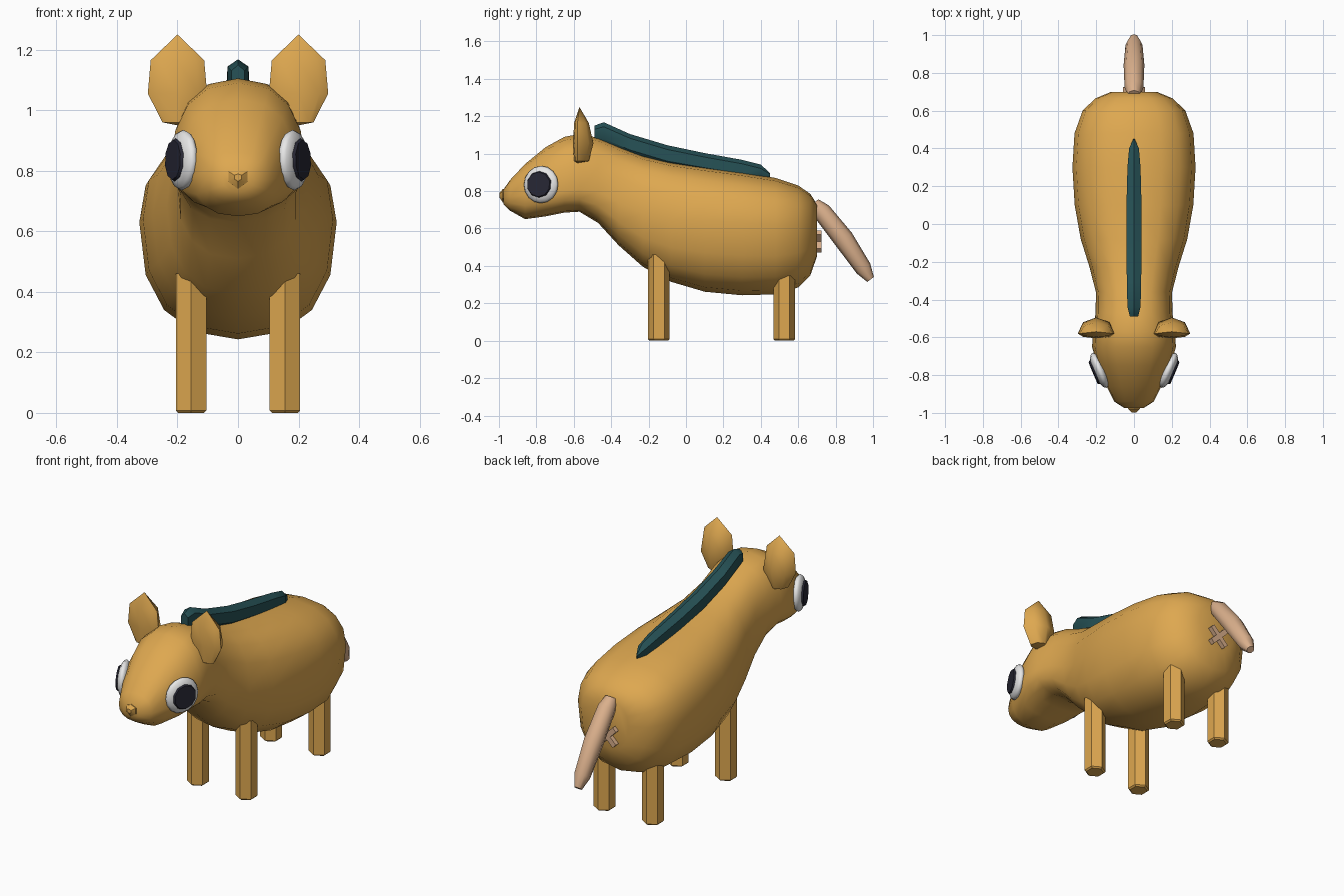
import bpy, bmesh, math
from mathutils import Vector, Matrix

cube = bpy.data.objects.get("Cube")
if cube:
    bpy.data.objects.remove(cube, do_unlink=True)


def material(name, rgb):
    m = bpy.data.materials.new(name)
    m.use_nodes = True
    m.diffuse_color = (*rgb, 1)
    m.node_tree.nodes["Principled BSDF"].inputs["Base Color"].default_value = (*rgb, 1)
    return m


GOLD = material("golden_tan", (0.73, 0.39, 0.08))
TEAL = material("dark_teal", (0.02, 0.085, 0.095))
SKIN = material("pale_skin", (0.70, 0.43, 0.26))
WHITE = material("eye_white", (0.80, 0.80, 0.80))
DARK = material("pupil_dark", (0.02, 0.02, 0.035))


def finish(name, bm, mat, matrix=Matrix(), angle=40):
    bmesh.ops.recalc_face_normals(bm, faces=bm.faces)
    mesh = bpy.data.meshes.new(name)
    bm.to_mesh(mesh)
    bm.free()
    mesh.transform(matrix)
    mesh.materials.append(mat)
    ob = bpy.data.objects.new(name, mesh)
    bpy.context.collection.objects.link(ob)
    bpy.ops.object.select_all(action="DESELECT")
    ob.select_set(True)
    bpy.context.view_layer.objects.active = ob
    bpy.ops.object.shade_smooth_by_angle(angle=math.radians(angle))
    return ob


def loft(rings, sides, power=2.0, turn=0.0):
    """Skin cross-sections (y, bottom, widest height, top, half width)."""
    bm = bmesh.new()
    loops = []
    for y, low, mid, top, w in rings:
        loop = []
        for i in range(sides):
            a = math.tau * i / sides + turn
            c, s = math.cos(a), math.sin(a)
            x = math.copysign(abs(c) ** (2 / power), c) * w
            h = abs(s) ** (2 / power)
            z = mid + h * (top - mid) if s > 0 else mid - h * (mid - low)
            loop.append(bm.verts.new((x, y, z)))
        loops.append(loop)
    for a, b in zip(loops, loops[1:]):
        for i in range(sides):
            j = (i + 1) % sides
            bm.faces.new((a[i], a[j], b[j], b[i]))
    bm.faces.new(loops[0])
    bm.faces.new(loops[-1])
    return bm


# Body, neck and head in one skin
body = [
    (-0.975, 0.73, 0.77, 0.81, 0.05), (-0.94, 0.695, 0.77, 0.86, 0.105),
    (-0.86, 0.65, 0.78, 0.945, 0.145), (-0.75, 0.665, 0.79, 1.035, 0.195),
    (-0.65, 0.685, 0.80, 1.09, 0.222), (-0.57, 0.69, 0.81, 1.105, 0.217),
    (-0.47, 0.63, 0.80, 1.085, 0.203), (-0.36, 0.51, 0.74, 1.04, 0.202),
    (-0.23, 0.395, 0.68, 0.99, 0.235), (-0.08, 0.315, 0.65, 0.955, 0.282),
    (0.1, 0.262, 0.64, 0.928, 0.314), (0.3, 0.243, 0.63, 0.90, 0.326),
    (0.48, 0.248, 0.62, 0.87, 0.315), (0.6, 0.285, 0.62, 0.83, 0.272),
    (0.665, 0.35, 0.61, 0.785, 0.205), (0.7, 0.45, 0.61, 0.73, 0.12),
]
finish("body", loft(body, 16, 2.4), GOLD, angle=60)

# Mane ridge along the back
mane = [
    (-0.49, 1.06, 1.11, 1.15, 0.025), (-0.44, 1.04, 1.12, 1.168, 0.04),
    (-0.3, 0.98, 1.06, 1.105, 0.044), (-0.1, 0.92, 1.0, 1.045, 0.046),
    (0.1, 0.89, 0.96, 1.003, 0.046), (0.3, 0.86, 0.925, 0.967, 0.04),
    (0.4, 0.85, 0.9, 0.942, 0.03), (0.45, 0.87, 0.885, 0.895, 0.004),
]
finish("mane", loft(mane, 6, turn=math.pi / 6), TEAL)

# Tail: straight tapered tube swung downwards
tail = [(y, z - r, z, z + r, r) for y, z, r in
        [(0, 0, 0.035), (0.06, 0.01, 0.05), (0.25, 0.015, 0.055),
         (0.44, 0.005, 0.045), (0.51, 0, 0.022)]]
swing = Matrix.Translation((0, 0.68, 0.735)) @ Matrix.Rotation(math.radians(-53), 4, "X")
finish("tail", loft(tail, 8), SKIN, swing, 60)

# Crossed mark under the tail
for side in (-1, 1):
    bm = bmesh.new()
    bmesh.ops.create_cube(bm, size=1)
    place = (Matrix.Translation((0, 0.7, 0.53)) @ Matrix.Rotation(side * math.pi / 4, 4, "Y")
             @ Matrix.Diagonal((0.03, 0.05, 0.135, 1)))
    finish("rump_mark", bm, SKIN, place)

# Nose button
nose = [(-0.997, 0.765, 0.78, 0.79, 0.014), (-0.98, 0.74, 0.785, 0.81, 0.036),
        (-0.95, 0.74, 0.785, 0.81, 0.036)]
finish("nose", loft(nose, 6, turn=math.pi / 6), GOLD)

for side, word in ((-1, "right"), (1, "left")):
    # Legs: six-sided posts with a small bevel at the foot
    for y, pair in ((-0.145, "front"), (0.525, "back")):
        bm = bmesh.new()
        bmesh.ops.create_cone(bm, cap_ends=True, segments=6, radius1=0.058,
                              radius2=0.058, depth=0.46)
        foot = [e for e in bm.edges if all(v.co.z < 0 for v in e.verts)]
        bmesh.ops.bevel(bm, geom=foot, offset=0.008, segments=1, affect="EDGES")
        finish(f"{pair}_{word}_leg", bm, GOLD,
               Matrix.Translation((side * 0.155, y, 0.23)), 35)

    # Ear: pointed faceted cup, flat in front and domed behind
    bm = bmesh.new()
    bmesh.ops.create_uvsphere(bm, u_segments=8, v_segments=4, radius=1)
    for v in bm.verts:
        h = v.co.z
        level = 1.25 if h > 0.9 else 1.165 if h > 0.3 else 1.055 if h > -0.3 else \
            0.96 if h > -0.9 else 0.95
        wide = 0.125 if h > 0.3 else 0.098 if h > -0.3 else 0.07
        depth = 0.025 if v.co.y < 0 else 0.085
        lean = 0.01 if h > 0.9 else 0
        v.co = (side * 0.2 + v.co.x * wide, -0.58 + v.co.y * depth + lean, level)
    finish(f"{word}_ear", bm, GOLD, angle=45)

    # Eye: flattened white dome with a dark plate
    out = Vector((side * 0.92, -0.39, 0.03)).normalized()
    aim = out.to_track_quat("Z", "Y").to_matrix().to_4x4()
    spot = Matrix.Translation((side * 0.183, -0.775, 0.835)) @ aim
    bm = bmesh.new()
    bmesh.ops.create_uvsphere(bm, u_segments=16, v_segments=8, radius=1)
    finish(f"{word}_eye", bm, WHITE, spot @ Matrix.Diagonal((0.1, 0.1, 0.034, 1)), 60)
    bm = bmesh.new()
    bmesh.ops.create_cone(bm, cap_ends=True, segments=10, radius1=0.071,
                          radius2=0.066, depth=0.009)
    finish(f"{word}_pupil", bm, DARK, spot @ Matrix.Translation((0, 0, 0.031)))
